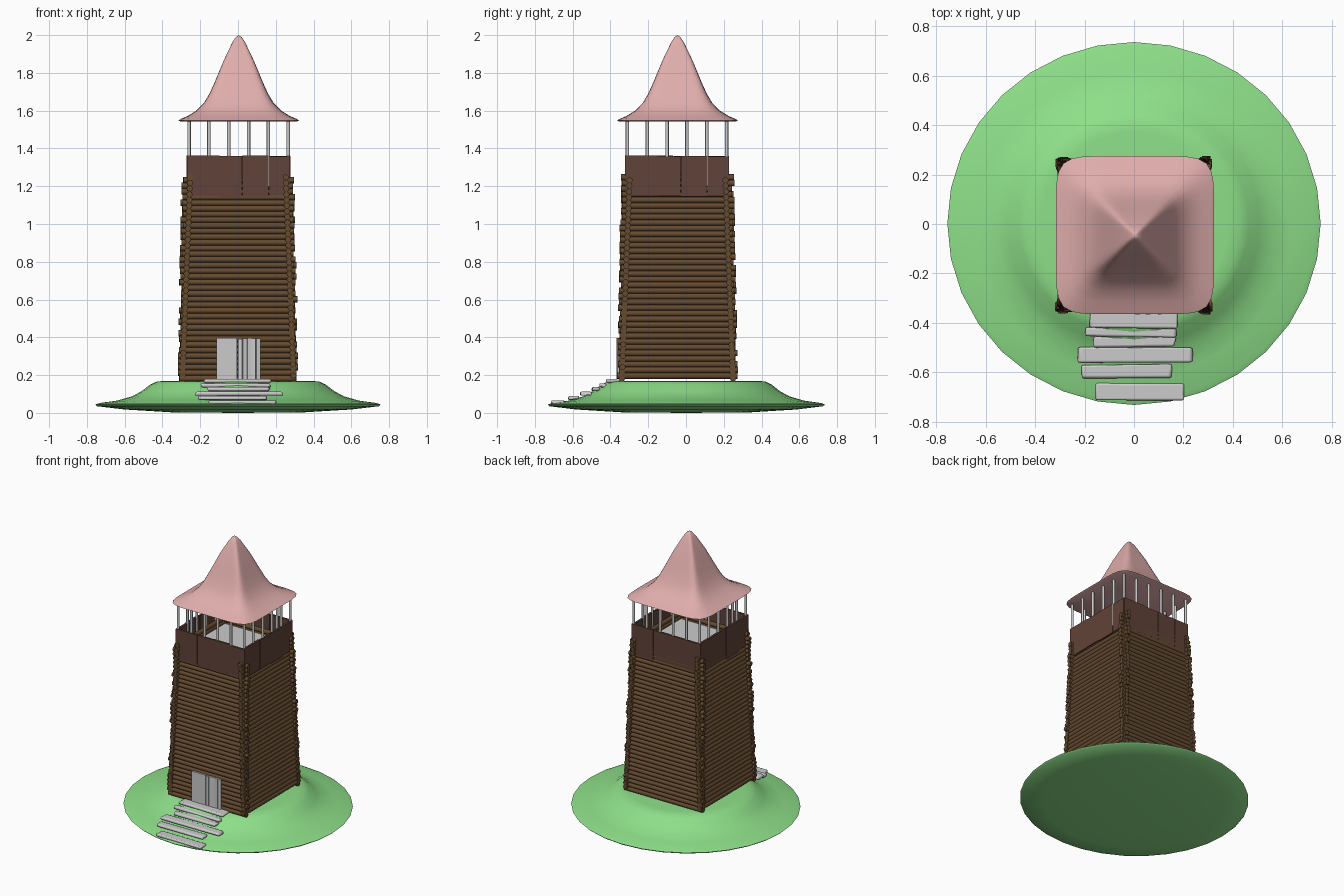
import bpy, bmesh, math, random
from mathutils import Matrix, Vector

if "Cube" in bpy.data.objects:
    bpy.data.objects.remove(bpy.data.objects["Cube"])

random.seed(4)
CY = -0.045  # tower centre in y


def material(name, rgb):
    m = bpy.data.materials.new(name)
    m.diffuse_color = (*rgb, 1)
    m.use_nodes = True
    m.node_tree.nodes["Principled BSDF"].inputs["Base Color"].default_value = m.diffuse_color
    return m


GRASS = material("grass", (0.27, 0.74, 0.25))
LOG = material("log_wood", (0.13, 0.07, 0.03))
PLANK = material("plank_wood", (0.12, 0.055, 0.04))
ROOF = material("roof_cloth", (0.74, 0.42, 0.41))


def finish(bm, name, mat=None, smooth=None):
    bmesh.ops.recalc_face_normals(bm, faces=bm.faces)
    me = bpy.data.meshes.new(name)
    bm.to_mesh(me)
    bm.free()
    ob = bpy.data.objects.new(name, me)
    bpy.context.collection.objects.link(ob)
    if mat:
        me.materials.append(mat)
    if smooth:
        bpy.ops.object.select_all(action='DESELECT')
        bpy.context.view_layer.objects.active = ob
        ob.select_set(True)
        bpy.ops.object.shade_smooth_by_angle(angle=math.radians(smooth))
    return ob


def add_box(bm, loc, size, rot=0.0):
    m = Matrix.Translation(loc) @ Matrix.Rotation(rot, 4, 'Z') @ Matrix.Diagonal((*size, 1))
    return bmesh.ops.create_cube(bm, size=1, matrix=m)['verts']


def add_rod(bm, a, b, r, sides=8):
    a, b = Vector(a), Vector(b)
    d = b - a
    m = Matrix.Translation((a + b) / 2) @ d.to_track_quat('Z', 'Y').to_matrix().to_4x4()
    bmesh.ops.create_cone(bm, cap_ends=True, segments=sides, radius1=r, radius2=r,
                          depth=d.length, matrix=m)


def loft(bm, rings, bottom, top):
    """Skin equal-length rings; close with a fan to the bottom and top points."""
    vs = [[bm.verts.new(p) for p in ring] for ring in rings]
    n = len(vs[0])
    for lo, hi in zip(vs, vs[1:]):
        for i in range(n):
            j = (i + 1) % n
            bm.faces.new((lo[i], lo[j], hi[j], hi[i]))
    for ring, p in ((vs[0], bottom), (vs[-1], top)):
        c = bm.verts.new(p)
        for i in range(n):
            bm.faces.new((ring[i], ring[(i + 1) % n], c))


# Grassy mound
bm = bmesh.new()
mound = [(0.35, 0.003), (0.6, 0.018), (0.745, 0.035), (0.755, 0.044), (0.735, 0.052),
         (0.64, 0.065), (0.56, 0.088), (0.51, 0.115), (0.465, 0.15), (0.43, 0.166), (0.38, 0.17)]
rings = [[(r * math.cos(i * math.tau / 32), 0.972 * r * math.sin(i * math.tau / 32) + 0.002, z)
          for i in range(32)] for r, z in mound]
loft(bm, rings, (0, 0, 0), (0, 0, 0.17))
finish(bm, "grass_mound", GRASS, 50)

# Interlocking log walls, tapering upward
bm = bmesh.new()
layers, pitch = 36, 0.03
for k in range(layers):
    for axis in (0, 1):
        z = 0.182 + (k + 0.5 * axis) * pitch
        if z > 1.25:
            continue
        t = (z - 0.18) / 1.07
        half = 0.294 - 0.041 * t
        for s in (-1, 1):
            e0, e1 = (half + 0.018 + 0.02 * t + random.uniform(-0.006, 0.01) for _ in range(2))
            w = s * half
            if axis == 0:
                add_rod(bm, (-e0, CY + w, z), (e1, CY + w, z), 0.0165)
            else:
                add_rod(bm, (w, CY - e0, z), (w, CY + e1, z), 0.0165)
finish(bm, "log_walls", LOG, 50)

# Plank parapet around the lookout
bm = bmesh.new()
H, T = 0.272, 0.014
for side in range(4):
    turn = Matrix.Translation((0.002, CY - 0.003, 0)) @ Matrix.Rotation(side * math.pi / 2, 4, 'Z')
    edges = [-H, -0.1, 0.02, 0.16, H]
    for a, b in zip(edges, edges[1:]):
        lo = 1.145 + random.uniform(-0.004, 0.006)
        hi = 1.36 + random.uniform(-0.004, 0.004)
        vs = add_box(bm, ((a + b) / 2, -H + T / 2 - random.uniform(0, 0.004), (lo + hi) / 2),
                     (b - a - 0.002, T, hi - lo))
        bmesh.ops.transform(bm, matrix=turn, verts=vs)
finish(bm, "lookout_parapet", PLANK)

# Lookout floor
bm = bmesh.new()
add_box(bm, (0, CY, 1.2), (0.51, 0.51, 0.02))
finish(bm, "lookout_floor")

# Roof posts: six per side, corners shared
bm = bmesh.new()
steps = [-0.262 + i * 0.105 for i in range(6)]
for i, x in enumerate(steps):
    for j, y in enumerate(steps):
        if i in (0, 5) or j in (0, 5):
            add_rod(bm, (x + 0.003, CY + y - 0.003, 1.2), (x + 0.003, CY + y - 0.003, 1.56), 0.009)
finish(bm, "roof_posts", None, 50)

# Flared roof: rounded-square rings (half width, z, squareness)
bm = bmesh.new()
roof = [(0.31, 1.543, 7), (0.32, 1.549, 7), (0.305, 1.557, 7), (0.27, 1.572, 7), (0.225, 1.6, 7),
        (0.185, 1.64, 7), (0.155, 1.69, 8), (0.13, 1.745, 9), (0.105, 1.805, 9), (0.08, 1.865, 9),
        (0.054, 1.92, 7), (0.032, 1.965, 5), (0.015, 1.99, 3)]
rings = []
for r, z, p in roof:
    ring = []
    for i in range(64):
        c, s = math.cos(i * math.tau / 64), math.sin(i * math.tau / 64)
        k = r / (abs(c) ** p + abs(s) ** p) ** (1 / p)
        ring.append((0.004 + k * c, CY + k * s, z))
    rings.append(ring)
loft(bm, rings, (0.004, CY, 1.543), (0.004, CY, 2.0))
finish(bm, "flared_roof", ROOF, 60)

# Double door: flat left leaf, uneven planks on the right leaf
bm = bmesh.new()
add_box(bm, (-0.06, -0.359, 0.283), (0.11, 0.012, 0.226))
for i in range(5):
    add_box(bm, (0.012 + i * 0.0235, -0.359 + 0.003 * (i % 2), 0.281 + random.uniform(-0.002, 0.002)),
            (0.022, 0.014, 0.226), random.uniform(-0.25, 0.25))
finish(bm, "double_door")

# Worn stone steps: x from, x to, y from, y to, top height
slabs = [(-0.18, 0.18, -0.42, -0.35, 0.18), (-0.2, 0.17, -0.457, -0.42, 0.156),
         (-0.165, 0.17, -0.5, -0.455, 0.136), (-0.225, 0.235, -0.563, -0.5, 0.112),
         (-0.215, 0.15, -0.625, -0.568, 0.09), (-0.16, 0.205, -0.715, -0.642, 0.066)]
bm = bmesh.new()
for x0, x1, y0, y1, z in slabs:
    vs = add_box(bm, ((x0 + x1) / 2, (y0 + y1) / 2, z - 0.01), (x1 - x0, y1 - y0, 0.021))
    for v in vs:
        v.co += Vector((random.uniform(-0.008, 0.008), random.uniform(-0.005, 0.005), 0))
ob = finish(bm, "stone_steps", None, 50)
bev = ob.modifiers.new("worn_edges", 'BEVEL')
bev.width, bev.segments = 0.008, 2
